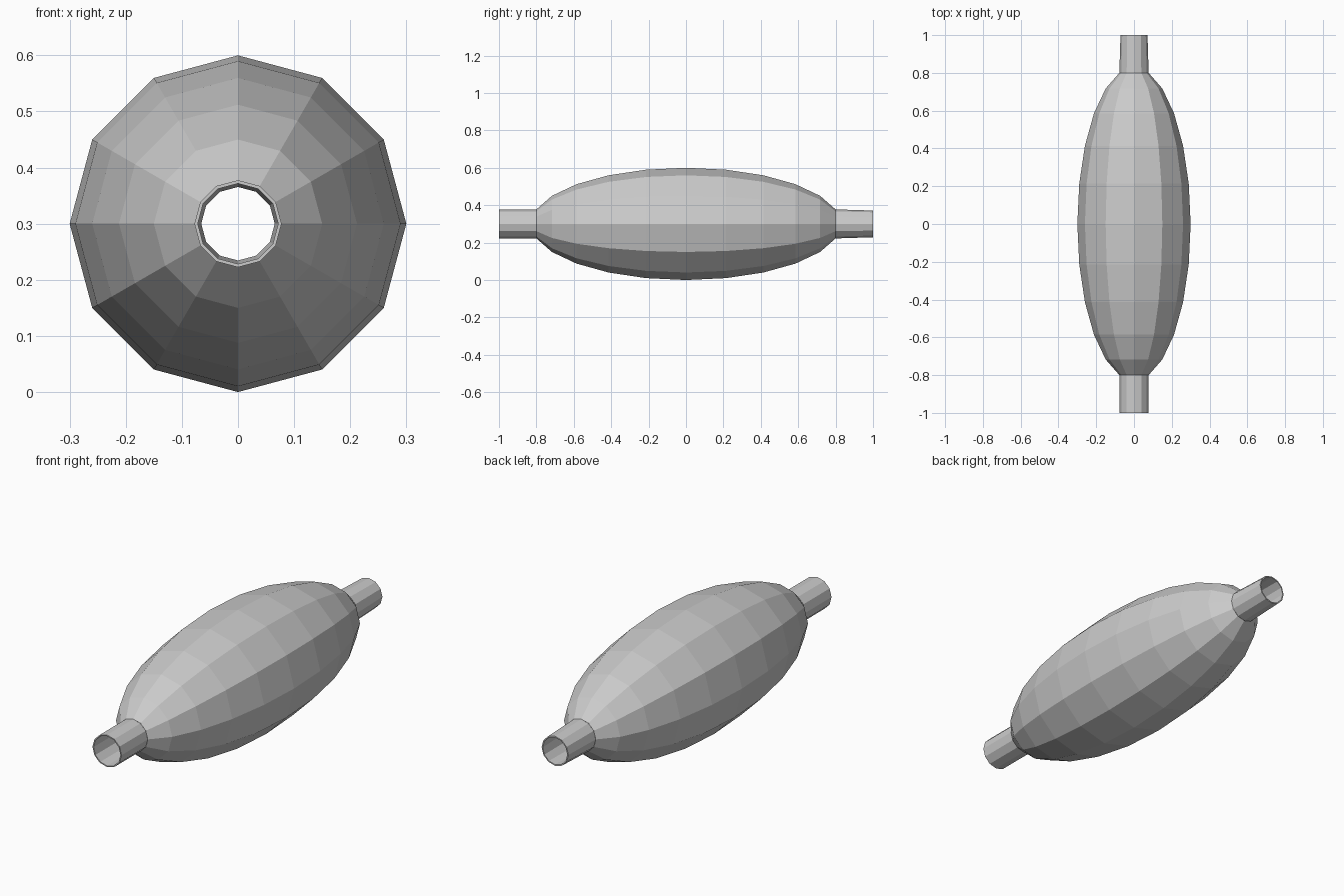
import bpy, bmesh
from math import sin, cos, pi, radians

if "Cube" in bpy.data.objects:
    bpy.data.objects.remove(bpy.data.objects["Cube"])

SIDES = 12
CENTRE_Z = 0.3


def lathe(name, profile, closed=False):
    """Revolve (y, radius) points around the y axis with flat faces."""
    bm = bmesh.new()
    rings = []
    for y, r in profile:
        rings.append([bm.verts.new((r * cos(2 * pi * i / SIDES), y,
                                    CENTRE_Z + r * sin(2 * pi * i / SIDES)))
                      for i in range(SIDES)])
    pairs = list(zip(rings, rings[1:]))
    if closed:
        pairs.append((rings[-1], rings[0]))
    for a, b in pairs:
        for i in range(SIDES):
            j = (i + 1) % SIDES
            bm.faces.new((a[i], b[i], b[j], a[j]))
    bmesh.ops.recalc_face_normals(bm, faces=bm.faces)
    mesh = bpy.data.meshes.new(name)
    bm.to_mesh(mesh)
    bm.free()
    obj = bpy.data.objects.new(name, mesh)
    bpy.context.collection.objects.link(obj)
    return obj


def tube(name, y_in, y_out, r_in, r_out, wall=0.006):
    """Open-ended pipe with a thin wall."""
    return lathe(name, [(y_in, r_in), (y_out, r_out),
                        (y_out, r_out - wall), (y_in, r_in - wall)], closed=True)


# Stretched sphere with its end caps left open
half_length, radius = 0.828, 0.3
lathe("body", [(half_length * sin(radians(a)), radius * cos(radians(a)))
               for a in range(-75, 76, 15)])

# Straight front pipe and slightly tapered rear pipe
neck = radius * cos(radians(75))
tube("front_pipe", -0.8, -1.0, neck, neck)
tube("rear_pipe", 0.8, 1.0, neck, 0.0715)
